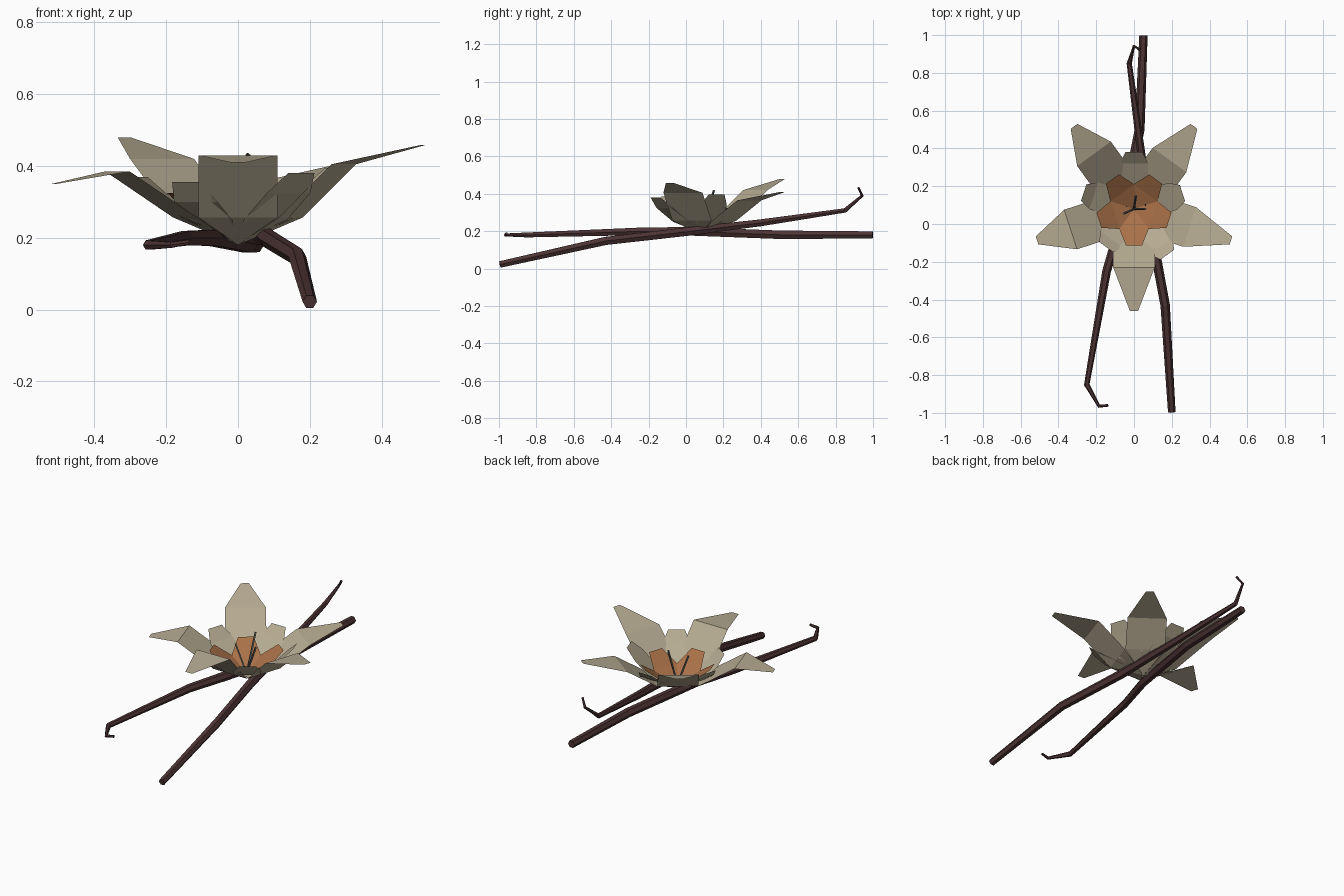
import bpy, math
from mathutils import Vector

if "Cube" in bpy.data.objects:
    bpy.data.objects.remove(bpy.data.objects["Cube"])


def material(name, rgb):
    m = bpy.data.materials.new(name)
    m.diffuse_color = (*rgb, 1)
    m.use_nodes = True
    m.node_tree.nodes["Principled BSDF"].inputs["Base Color"].default_value = m.diffuse_color
    return m


CREAM = material("cream petal", (0.47, 0.41, 0.29))
ORANGE = material("orange throat", (0.40, 0.165, 0.065))
BROWN = material("dark brown pod", (0.075, 0.034, 0.035))
GREY = material("grey stamen", (0.12, 0.13, 0.12))
CENTRE = Vector((0, 0.08, 0))


def make(name, verts, faces, mat):
    me = bpy.data.meshes.new(name)
    me.from_pydata(verts, [], faces)
    me.materials.append(mat)
    ob = bpy.data.objects.new(name, me)
    bpy.context.collection.objects.link(ob)
    return ob


def petal(name, angle, base_z, rows, mat):
    """Folded sheet: a point at the centre, then rows of (radius, half width, z)."""
    a = math.radians(angle)
    out, side = Vector((math.cos(a), math.sin(a), 0)), Vector((-math.sin(a), math.cos(a), 0))
    verts, faces = [CENTRE + Vector((0, 0, base_z))], [(0, 1, 2)]
    for r, w, z in rows:
        p = CENTRE + out * r + Vector((0, 0, z))
        verts += [p - side * w, p + side * w]
    for i in range(len(rows) - 1):
        k = 1 + 2 * i
        faces.append((k, k + 2, k + 3, k + 1))
    make(name, verts, faces, mat)


def tube(name, path, sides, mat):
    """Faceted tapering tube along points of (x, y, z, radius)."""
    pts = [Vector(p[:3]) for p in path]
    verts, faces, n = [], [], len(path)
    for i, p in enumerate(pts):
        t = Vector((0, 0, 0))
        if i > 0:
            t += (p - pts[i - 1]).normalized()
        if i < n - 1:
            t += (pts[i + 1] - p).normalized()
        t.normalize()
        ref = Vector((1, 0, 0)) if abs(t.z) > 0.9 else Vector((0, 0, 1))
        u = t.cross(ref).normalized()
        v = u.cross(t)
        for k in range(sides):
            a = 2 * math.pi * k / sides
            verts.append(p + (u * math.cos(a) + v * math.sin(a)) * path[i][3])
    for i in range(n - 1):
        for k in range(sides):
            j = (k + 1) % sides
            faces.append((i * sides + k, i * sides + j, (i + 1) * sides + j, (i + 1) * sides + k))
    faces += [tuple(reversed(range(sides))), tuple(range((n - 1) * sides, n * sides))]
    make(name, verts, faces, mat)


# large outer petals: angle, fold radius, fold height, tip height
for i, (a, r, z, tip) in enumerate([(-90, .31, .43, .41), (-18, .31, .405, .458),
                                    (54, .32, .365, .41), (126, .36, .42, .48),
                                    (198, .353, .385, .35)]):
    petal(f"outer_petal_{i}", a, .18,
          [(.155, .11, .257), (r, .11, z), (.54, .022, tip)], CREAM)

# small inner petals between them: angle, tip radius, tip height
for i, (a, r, z) in enumerate([(-54, .30, .38), (18, .27, .395), (90, .30, .37),
                               (162, .28, .37), (234, .25, .355)]):
    petal(f"inner_petal_{i}", a, .19,
          [(.13, .075, .25), (r * .8, .075, z - .055), (r, .045, z)], CREAM)

# orange throat
for i in range(5):
    petal(f"throat_petal_{i}", -90 + 72 * i, .20,
          [(.105, .078, .258), (.195, .042, .325)], ORANGE)

# stamens
for i, (x, y, z) in enumerate([(.01, .15, .42), (-.055, .055, .37), (.06, .08, .37)]):
    tube(f"stamen_{i}", [(0, .08, .20, .006), (x, y, z, .006)], 4, GREY)

# two crossing pods with hooked ends
tube("rising_pod", [(.20, -.995, .022, .02), (.165, -.43, .148, .025), (.085, 0, .197, .026),
                    (.035, .4, .245, .021), (-.025, .85, .311, .014),
                    (0, .942, .39, .008), (.03, .922, .432, .007)], 6, BROWN)
tube("level_pod", [(.05, .998, .18, .022), (.03, .5, .181, .026), (-.07, 0, .2, .026),
                   (-.145, -.25, .199, .023), (-.25, -.85, .18, .015),
                   (-.185, -.965, .18, .009), (-.137, -.96, .188, .007)], 6, BROWN)
